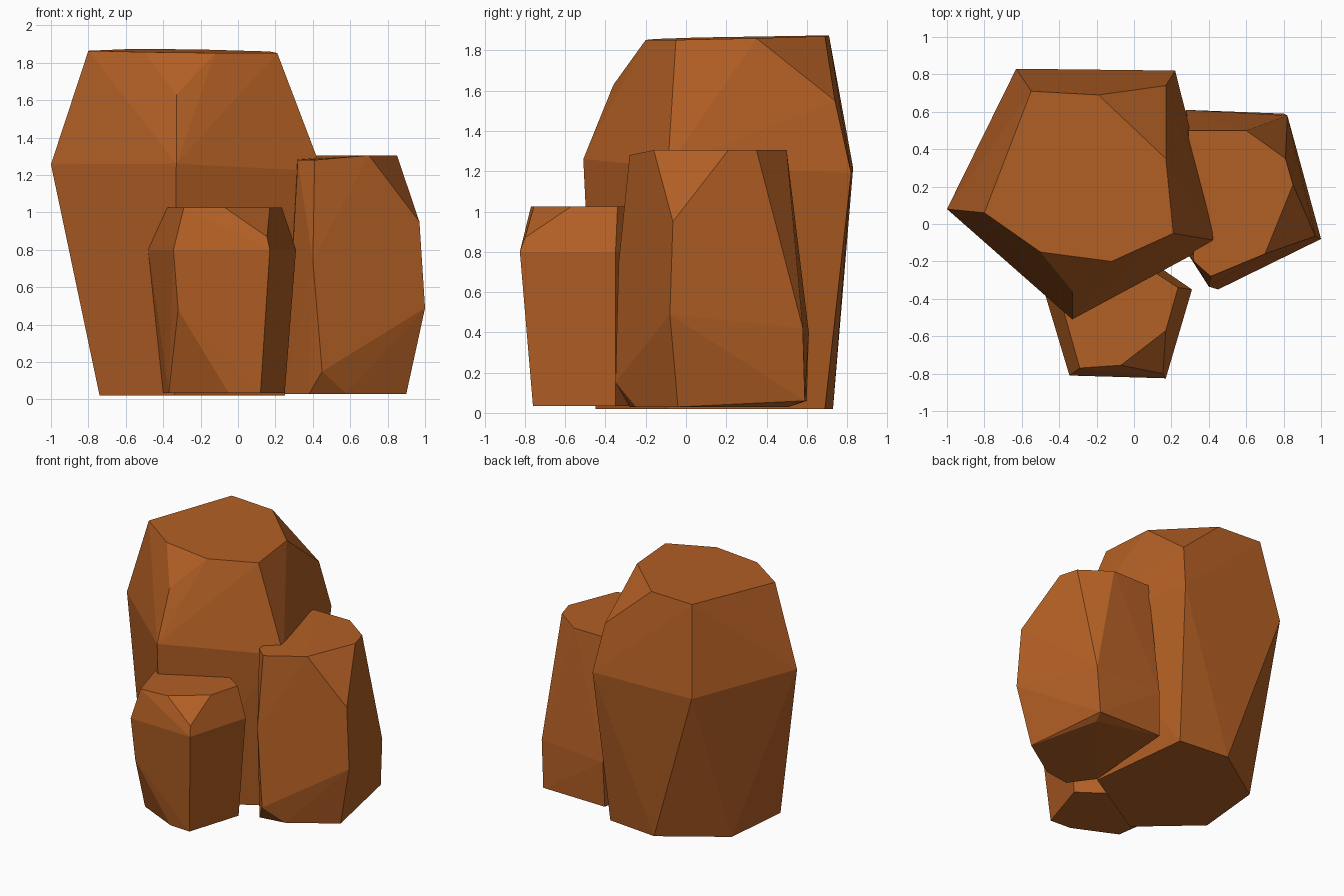
import bpy
import bmesh
import math

default_cube = bpy.data.objects.get("Cube")
if default_cube:
    bpy.data.objects.remove(default_cube, do_unlink=True)

# One flat reddish-brown stone colour
stone_colour = (0.45, 0.115, 0.018, 1.0)
stone = bpy.data.materials.new("red_brown_stone")
stone.use_nodes = True
stone.diffuse_color = stone_colour
shader = stone.node_tree.nodes["Principled BSDF"]
shader.inputs["Base Color"].default_value = stone_colour
shader.inputs["Roughness"].default_value = 0.9


def ring(height, *outline, tilt=(0, 0)):
    """Outline corners placed on a horizontal or slightly tilted plane."""
    tilt_x, tilt_y = tilt
    return [(x, y, height + tilt_x * x + tilt_y * y) for x, y in outline]


def build_rock(name, *rings):
    """Wrap the rings in a faceted convex shell with flat faces."""
    bm = bmesh.new()
    for corners in rings:
        for corner in corners:
            bm.verts.new(corner)
    hull = bmesh.ops.convex_hull(bm, input=list(bm.verts))
    unused = {item for item in hull["geom_interior"] + hull["geom_unused"]
              if isinstance(item, bmesh.types.BMVert)}
    bmesh.ops.delete(bm, geom=list(unused), context="VERTS")
    # Merge coplanar triangles into the large chiselled facets
    bmesh.ops.dissolve_limit(bm, angle_limit=math.radians(2),
                             verts=list(bm.verts), edges=list(bm.edges))
    bmesh.ops.recalc_face_normals(bm, faces=list(bm.faces))

    mesh = bpy.data.meshes.new(name)
    bm.to_mesh(mesh)
    bm.free()
    mesh.materials.append(stone)
    rock = bpy.data.objects.new(name, mesh)
    bpy.context.scene.collection.objects.link(rock)
    return rock


# Tall rock: narrow base, wide shoulder, two chipped corners, flat top
build_rock(
    "tall_rock",
    ring(0.02, (-.74, -.09), (-.34, -.45), (.25, -.1), (.16, .69),
         (-.24, .73), (-.69, .43)),
    ring(1.23, (-1, .08), (-.33, -.51), (.45, -.09), (.22, .82),
         (-.63, .83), tilt=(-.03, -.04)),
    ring(1.63, (-.33, -.36)),
    ring(1.55, (.17, .74)),
    ring(1.855, (-.8, .06), (-.5, -.15), (-.12, -.2), (.21, -.05),
         (.17, .35), (-.19, .69), (-.55, .71), tilt=(-.01, .02)),
)

# Medium rock: leaning waist with chips at the base and upper side
build_rock(
    "medium_rock",
    ring(0.03, (.25, -.1), (.38, -.28), (.58, -.25), (.9, -.04),
         (.77, .51)),
    ring(0.06, (.27, .6), (.8, .59)),
    ring(0.15, (.45, -.35)),
    ring(0.4, (.28, .61)),
    ring(0.81, (.4, -.335), (1, -.08), (.82, .58), tilt=(-.337, -.195)),
    ring(0.95, (.97, -.065)),
    ring(1.28, (.32, -.2), (.41, -.28)),
    ring(1.305, (.7, -.16), (.85, .21), (.81, .35), (.6, .5), (.29, .5)),
)

# Small rock: stands at the front, its back sunk into the tall rock
build_rock(
    "small_rock",
    ring(0.035, (-.37, -.6), (-.05, -.75), (.12, -.76), (.25, -.35),
         (-.1, -.1), (-.41, -.33)),
    ring(0.48, (-.32, -.79)),
    ring(0.8, (-.345, -.81), (.17, -.825), (.31, -.35), (-.1, -.07),
         (-.48, -.36)),
    ring(0.87, (.155, -.8)),
    ring(1.025, (-.29, -.77), (-.07, -.755), (.17, -.57), (.235, -.34),
         (-.1, -.12), (-.4, -.38)),
)
